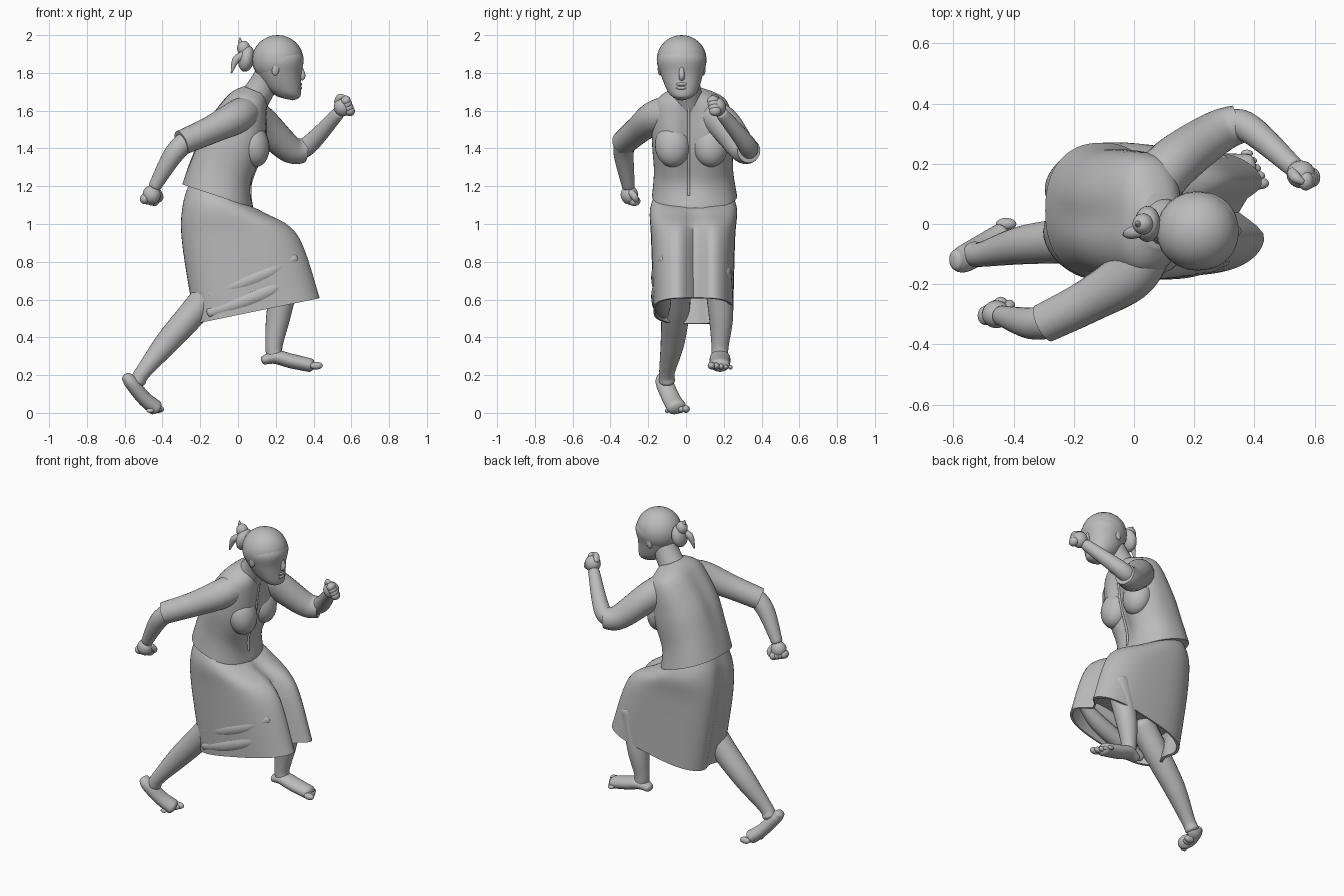
import bpy, bmesh, math
from mathutils import Vector

default_cube = bpy.data.objects.get("Cube")
if default_cube:
    bpy.data.objects.remove(default_cube)

tone = (.5, .5, .5, 1)
grey = bpy.data.materials.new("plain grey")
grey.use_nodes = True
grey.diffuse_color = tone
grey.node_tree.nodes["Principled BSDF"].inputs["Base Color"].default_value = tone


def finish(name, bm):
    """Turn the bmesh into a smooth object with crisp hems."""
    bmesh.ops.recalc_face_normals(bm, faces=bm.faces)
    for face in bm.faces:
        face.smooth = True
    for edge in bm.edges:
        edge.smooth = edge.calc_face_angle(math.pi) < math.radians(50)
    mesh = bpy.data.meshes.new(name)
    bm.to_mesh(mesh)
    bm.free()
    mesh.materials.append(grey)
    obj = bpy.data.objects.new(name, mesh)
    bpy.context.collection.objects.link(obj)
    return obj


def loft(name, rings):
    """Skin a row of rings and close both ends."""
    bm = bmesh.new()
    loops = [[bm.verts.new(point) for point in ring] for ring in rings]
    for lower, upper in zip(loops, loops[1:]):
        for i in range(len(lower)):
            bm.faces.new((lower[i - 1], lower[i], upper[i], upper[i - 1]))
    bm.faces.new(loops[0])
    bm.faces.new(loops[-1])
    return finish(name, bm)


def spline(keys, steps=8):
    """Smooth run of values through the given key tuples."""
    result = []
    last = len(keys) - 1
    for i in range(last):
        four = [keys[max(0, min(last, i + k))] for k in (-1, 0, 1, 2)]
        for step in range(steps):
            t = step / steps
            result.append([b + t / 2 * (c - a + t * (2 * a - 5 * b + 4 * c - d
                                                     + t * (3 * (b - c) + d - a)))
                           for a, b, c, d in zip(*four)])
    result.append(list(keys[-1]))
    return result


def body_slice(key, square=2, dent=0, middle=0, count=64):
    """Tilted slice from (back x, back z, front x, front z, right y, left y)."""
    back_x, back_z, front_x, front_z, right, left = key
    points = []
    for i in range(count):
        angle = math.tau * i / count
        c, s = (math.copysign(abs(v) ** (2 / square), v)
                for v in (math.cos(angle), math.sin(angle)))
        y = (right + left + s * (left - right)) / 2
        x = (back_x + front_x + c * (front_x - back_x)) / 2
        z = (back_z + front_z + c * (front_z - back_z)) / 2
        depth = dent if c > 0 else dent / 3
        x -= depth * c * math.exp(-((y - middle) / .055) ** 2)
        points.append(Vector((x, y, z)))
    return points


def limb(name, *keys, flat=1, cuff=False, count=24):
    """Round tube through (x, y, z, radius); flat squeezes its height, cuff cuts the end straight."""
    path = spline(keys)
    centres = [Vector(p[:3]) for p in path]
    caps = [math.pi / 2 * k / 5 for k in range(1, 5)]
    rings = []

    def add_ring(centre, ahead, radius):
        side = Vector((0, 1, 0))
        side = (side - ahead * side.dot(ahead)).normalized()
        up = ahead.cross(side) * flat
        angles = [math.tau * k / count for k in range(count)]
        rings.append([centre + radius * (side * math.cos(a) + up * math.sin(a)) for a in angles])

    for i, centre in enumerate(centres):
        ahead = centres[min(i + 1, len(path) - 1)] - centres[max(i - 1, 0)]
        ahead.normalize()
        radius = path[i][3]
        if i == 0:
            for a in reversed(caps):
                add_ring(centre - ahead * radius * math.sin(a) / 2, ahead, radius * math.cos(a))
        add_ring(centre, ahead, radius)
    if not cuff:
        for a in caps:
            add_ring(centre + ahead * radius * math.sin(a) / 2, ahead, radius * math.cos(a))
    return loft(name, rings)


def blob(name, centre, size, tilt=0, turn=0):
    bm = bmesh.new()
    bmesh.ops.create_uvsphere(bm, u_segments=24, v_segments=16, radius=1)
    obj = finish(name, bm)
    obj.location, obj.scale, obj.rotation_euler = centre, size, (0, tilt, turn)
    return obj


def fist(side, palm, reach, across):
    """Palm, curled fingers laid along the knuckles, and a thumb."""
    palm, reach, across = Vector(palm), Vector(reach).normalized(), Vector(across).normalized()
    blob(f"{side}_palm", palm, (.048, .046, .05))
    for k in range(4):
        knuckle = palm + reach * .032 + across * (k - 1.5) * .02
        blob(f"{side}_finger_{k + 1}", knuckle, (.026, .032, .027))
    start, tip = palm + across * .03 - reach * .02, palm + across * .055 + reach * .03
    limb(f"{side}_thumb", (*start, .02), (*((start + tip) / 2 + across * .012), .018), (*tip, .01))


def toes(side, x, y, z, step):
    """Five toes shrinking outward from the big toe."""
    for k in range(5):
        size = .02 - .002 * k
        blob(f"{side}_toe_{k + 1}", (x - .01 * k, y + step * k, z + size), (size * 1.7, size, size))


# Skirt stretched over both knees, with a hollow under the hem
skirt_keys = spline([(-.25, 1.25, .05, 1.1, -.15, .23), (-.3, 1.1, .15, 1.06, -.19, .27),
                     (-.305, .9, .33, .94, -.185, .26), (-.235, .47, .445, .61, -.172, .25)])
skirt = []
for i, key in enumerate(skirt_keys):
    fall = i / (len(skirt_keys) - 1)
    skirt.append(body_slice(key, 2 + fall, .1 * min(1, 1.5 * fall), .05))
lining = []
for ring in skirt[:-6:-1]:
    heart = sum(ring, Vector()) / len(ring)
    lining.append([heart.lerp(point, .95) for point in ring])
loft("skirt", skirt + lining)

# Soft folds pulled diagonally across the right side
for k in range(2):
    drop = k / 10
    limb(f"skirt_fold_{k + 1}", (-.15, -.12, .63 - drop, .03), (0, -.13, .68 - drop, .05),
         (.17, -.13, .75 - drop, .05), (.3, -.11, .82 - drop, .03))

# Blouse leaning forward, fullest at the bust
blouse_keys = spline([(-.295, 1.21, .08, 1.085, -.18, .27), (-.25, 1.35, .08, 1.21, -.17, .25),
                      (-.18, 1.52, .15, 1.4, -.18, .245), (-.06, 1.68, .16, 1.6, -.16, .22),
                      (.03, 1.73, .15, 1.68, -.08, .1)])
blouse = []
for i, key in enumerate(blouse_keys):
    rise = i / (len(blouse_keys) - 1)
    blouse.append(body_slice(key, 2.3, .04 * math.sin(math.pi * rise) ** 2, .02))
loft("blouse", blouse)
for side, sign in (("right", -1), ("left", 1)):
    blob(f"{side}_bust", (.08, .03 + sign * .1, 1.42), (.085, .095, .12), -.2)

# Front edge runs down the middle of the blouse
edge = []
for ring in blouse[5::4]:
    front = max((p for p in ring if abs(p.y - .02) < .02), key=lambda p: p.x)
    edge.append((front.x, .015, front.z, .007))
limb("blouse_edge", *edge)

# Neck and head
limb("neck", (.07, .01, 1.64, .085), (.13, 0, 1.73, .075), (.19, -.02, 1.83, .08))
middle = -.023
blob("skull", (.21, middle, 1.87), (.136, .132, .13))
face = spline([(.24, 1.665, .29, 1.655, -.045, 0), (.2, 1.68, .318, 1.665, -.07, .03),
               (.14, 1.73, .333, 1.69, -.1, .065), (.1, 1.8, .335, 1.79, -.135, .09),
               (.085, 1.87, .347, 1.88, -.153, .107), (.12, 1.94, .31, 1.95, -.11, .07)])
loft("face", [body_slice(key, 2.1) for key in face])
limb("nose", (.327, middle, 1.84, .01), (.342, middle, 1.79, .015), (.334, middle, 1.77, .015))
for name, z in (("upper_lip", 1.74), ("lower_lip", 1.72)):
    blob(name, (.326, middle, z), (.014, .03, .01))
for side, sign in (("right", -1), ("left", 1)):
    blob(f"{side}_ear", (.2, middle + sign * .115, 1.82), (.02, .012, .034), .2)
    blob(f"{side}_brow", (.318, middle + sign * .045, 1.85), (.018, .035, .016), 0, sign * .3)

# Hair bun with loose ends
blob("hair_bun", (.045, 0, 1.875), (.042, .06, .07), .2)
blob("hair_knot", (.03, 0, 1.93), (.035, .035, .04))
limb("hair_end_lower", (.04, -.02, 1.9, .02), (-.01, -.03, 1.87, .02), (-.035, -.035, 1.8, .004))
limb("hair_end_upper", (.04, 0, 1.94, .02), (.015, 0, 1.96, .012), (.01, 0, 1.985, .003))

# Right arm swings back
limb("right_sleeve", (.05, -.06, 1.6, .085), (-.01, -.165, 1.565, .088),
     (-.15, -.255, 1.495, .073), (-.3, -.33, 1.43, .066), cuff=True)
limb("right_forearm", (-.25, -.32, 1.46, .055), (-.34, -.33, 1.37, .053), (-.44, -.305, 1.2, .034))
fist("right", (-.457, -.3, 1.155), (-.2, .2, -.5), (.5, .3, -.1))

# Left arm bends forward
limb("left_sleeve", (.05, .1, 1.6, .085), (.13, .2, 1.53, .088),
     (.27, .3, 1.4, .074), (.35, .333, 1.388, .064), cuff=True)
limb("left_forearm", (.28, .31, 1.385, .05), (.37, .325, 1.415, .05), (.53, .19, 1.585, .034))
fist("left", (.555, .165, 1.62), (.5, -.3, .1), (-.2, -.1, .5))

# Right leg pushes off behind
limb("right_leg", (-.1, -.05, .7, .08), (-.22, -.055, .55, .075),
     (-.37, -.07, .38, .064), (-.5, -.1, .22, .042), (-.53, -.1, .17, .042))
limb("right_foot", (-.59, -.12, .19, .035), (-.565, -.115, .16, .046), (-.5, -.08, .08, .048),
     (-.44, -.05, .03, .052), flat=.8)
toes("right", -.425, 0, 0, -.025)

# Left leg reaches forward
limb("left_leg", (.26, .165, .75, .075), (.215, .185, .52, .065),
     (.19, .18, .35, .045), (.2, .18, .29, .045))
limb("left_foot", (.14, .18, .28, .035), (.2, .18, .295, .052), (.28, .18, .275, .055),
     (.38, .18, .253, .052), flat=.7)
toes("left", .415, .135, .23, .025)
